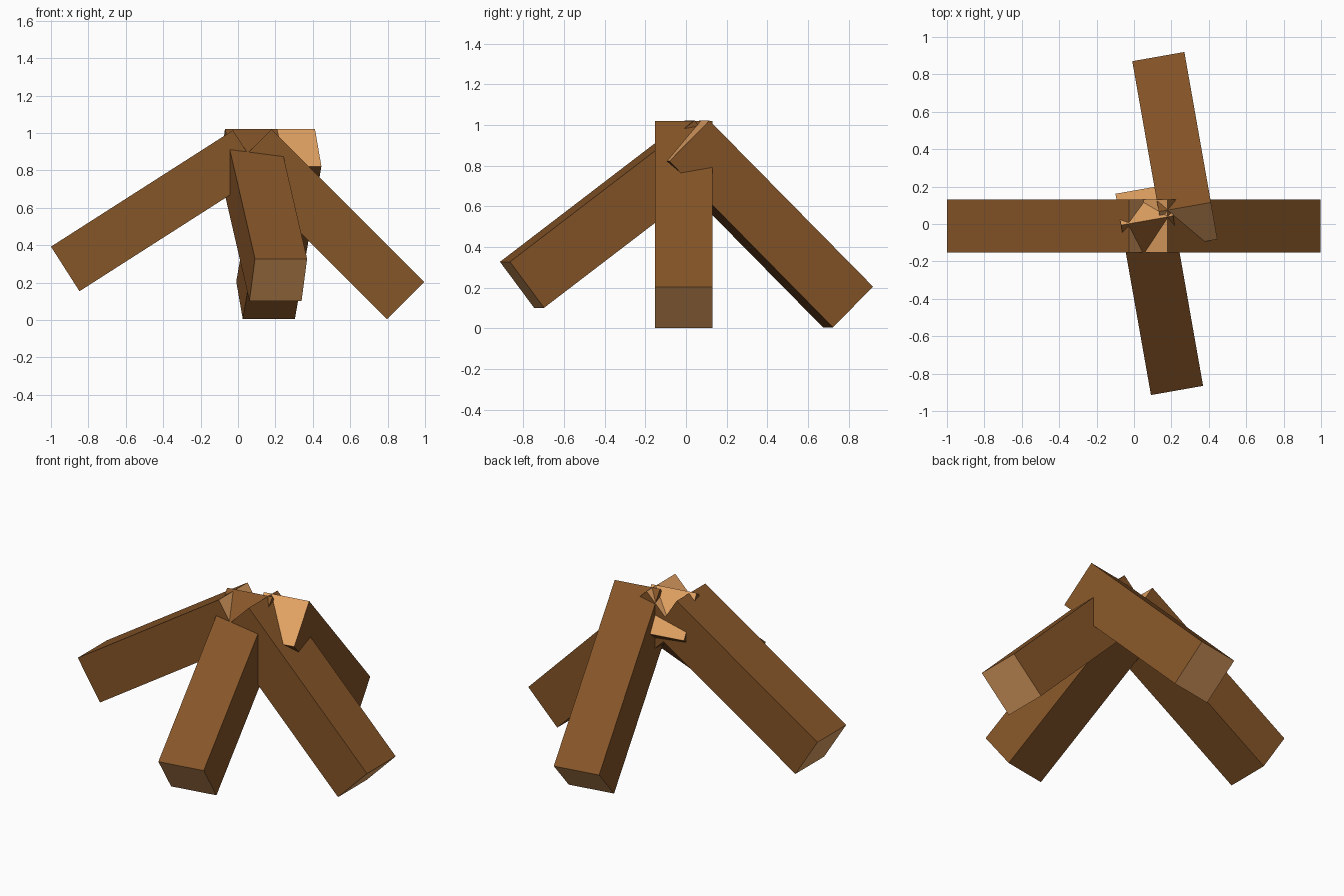
import bpy, bmesh
from math import radians, sin, cos
from mathutils import Vector, Matrix

if "Cube" in bpy.data.objects:
    bpy.data.objects.remove(bpy.data.objects["Cube"])

LENGTH, WIDTH = 1.155, 0.283


def material(name, rgb):
    m = bpy.data.materials.new(name)
    m.diffuse_color = (*rgb, 1)
    m.use_nodes = True
    m.node_tree.nodes["Principled BSDF"].inputs["Base Color"].default_value = m.diffuse_color
    return m


bark = material("bark brown", (0.235, 0.090, 0.021))
cut_wood = material("cut wood tan", (0.76, 0.36, 0.125))


def log(name, foot, heading, pitch):
    """Square log; foot = middle of the upper edge of its outer end."""
    h, p = radians(heading), radians(pitch)
    along = Vector((-cos(h) * cos(p), -sin(h) * cos(p), sin(p)))
    side = Vector((-sin(h), cos(h), 0))
    up = along.cross(side)
    if up.z < 0:
        up = -up
        side = -side
    centre = Vector(foot) + along * LENGTH / 2 - up * WIDTH / 2
    rot = Matrix((along, side, up)).transposed().to_4x4()
    bm = bmesh.new()
    bmesh.ops.create_cube(bm, size=1, matrix=Matrix.Diagonal((LENGTH, WIDTH, WIDTH, 1)))
    # sawn ends show the pale wood
    for f in bm.faces:
        f.material_index = 1 if abs(f.normal.x) > 0.9 else 0
    me = bpy.data.meshes.new(name)
    bm.to_mesh(me)
    bm.free()
    me.materials.append(bark)
    me.materials.append(cut_wood)
    ob = bpy.data.objects.new(name, me)
    ob.matrix_world = Matrix.Translation(centre) @ rot
    bpy.context.collection.objects.link(ob)


# four logs leaning together
log("right_log", (0.997, -0.01, 0.203), 0, 45)
log("left_log", (-1.0, -0.01, 0.392), 180, 32.6)
log("back_log", (0.13, 0.895, 0.205), 100, 45)
log("front_log", (0.23, -0.89, 0.327), 280, 37)
